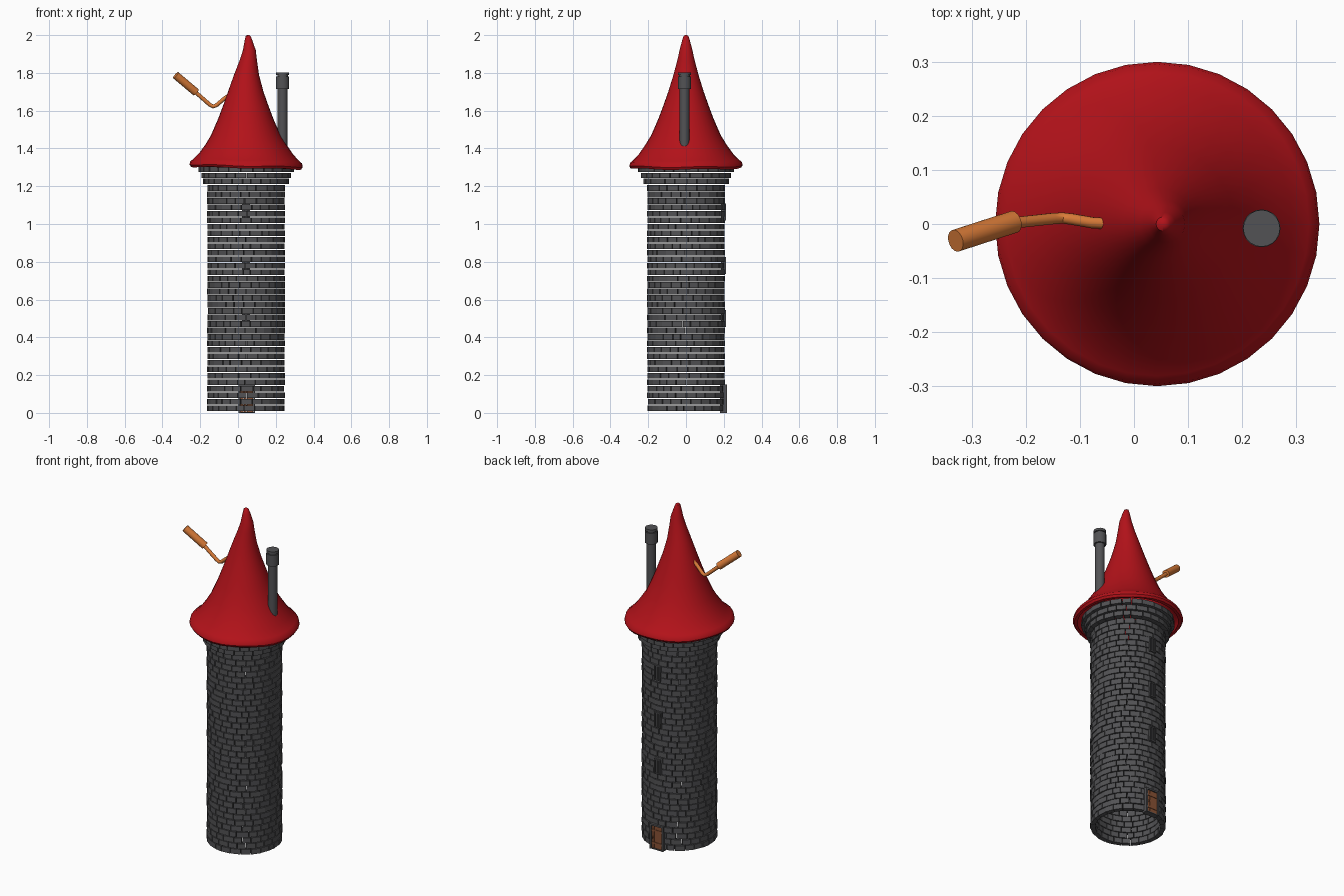
import bpy, bmesh, math, random
from mathutils import Vector

if "Cube" in bpy.data.objects:
    bpy.data.objects.remove(bpy.data.objects["Cube"])

random.seed(4)
CX = 0.043  # tower axis


def material(name, rgb):
    m = bpy.data.materials.new(name)
    m.diffuse_color = (*rgb, 1)
    m.use_nodes = True
    m.node_tree.nodes["Principled BSDF"].inputs["Base Color"].default_value = m.diffuse_color
    return m


STONE = material("stone", (0.085, 0.085, 0.09))
DARK = material("dark", (0.03, 0.03, 0.033))
RED = material("red", (0.45, 0.006, 0.01))
COPPER = material("copper", (0.7, 0.2, 0.04))
WOOD = material("wood", (0.25, 0.085, 0.035))


def finish(name, bm, mat, smooth=False):
    bmesh.ops.recalc_face_normals(bm, faces=bm.faces)
    me = bpy.data.meshes.new(name)
    bm.to_mesh(me)
    bm.free()
    me.materials.append(mat)
    ob = bpy.data.objects.new(name, me)
    bpy.context.collection.objects.link(ob)
    if smooth:
        bpy.ops.object.select_all(action='DESELECT')
        ob.select_set(True)
        bpy.context.view_layer.objects.active = ob
        bpy.ops.object.shade_smooth_by_angle(angle=math.radians(40))
    return ob


def hexa(bm, pts):
    v = [bm.verts.new(p) for p in pts]
    for f in ((0, 1, 2, 3), (4, 5, 6, 7), (0, 1, 5, 4), (1, 2, 6, 5), (2, 3, 7, 6), (3, 0, 4, 7)):
        bm.faces.new([v[i] for i in f])


def box(bm, x0, x1, y0, y1, z0, z1):
    hexa(bm, [(x, y, z) for z in (z0, z1) for x, y in ((x0, y0), (x1, y0), (x1, y1), (x0, y1))])


def brick_row(bm, z0, z1, r_in, r_out, count, offset):
    """Ring of separate stones with slightly uneven joints."""
    step = 2 * math.pi / count
    joints = [offset + step * (i + random.uniform(-0.16, 0.16)) for i in range(count)]
    joints.append(joints[0] + 2 * math.pi)
    for a, b in zip(joints, joints[1:]):
        a, b = a + 0.009, b - 0.009
        ro = r_out + random.uniform(-0.002, 0.002)
        hexa(bm, [(CX + r * math.cos(t), r * math.sin(t), z)
                  for z in (z0, z1) for r, t in ((r_in, a), (ro, a), (ro, b), (r_in, b))])


def loft(bm, rings, cap=True):
    """rings: lists of points, joined in order."""
    loops = [[bm.verts.new(p) for p in ring] for ring in rings]
    n = len(loops[0])
    for a, b in zip(loops, loops[1:]):
        for i in range(n):
            bm.faces.new((a[i], a[(i + 1) % n], b[(i + 1) % n], b[i]))
    if cap:
        bm.faces.new(loops[0])
        bm.faces.new(loops[-1])


def tube(bm, path, radius, sides=16):
    path = [Vector(p) for p in path]
    rings = []
    for i, p in enumerate(path):
        d = (path[min(i + 1, len(path) - 1)] - path[max(i - 1, 0)]).normalized()
        u = d.cross(Vector((0, 1, 0.01))).normalized()
        w = d.cross(u)
        rings.append([p + radius * (math.cos(t) * u + math.sin(t) * w)
                      for t in (2 * math.pi * k / sides for k in range(sides))])
    loft(bm, rings)


# tower wall
bm = bmesh.new()
rows = 35
pitch = 1.2 / rows
for i in range(rows):
    z = 0.01 + i * pitch
    brick_row(bm, z, z + pitch - 0.004, 0.178, 0.205, 24, (i % 2) * math.pi / 24 + random.uniform(-.04, .04))
finish("tower_bricks", bm, STONE)

# stepped ring under the roof
bm = bmesh.new()
for i, r in enumerate((0.227, 0.238, 0.253)):
    z = 1.212 + i * 0.031
    brick_row(bm, z, z + 0.028, 0.19 + i * 0.01, r, 26, (i % 2) * math.pi / 26)
finish("corbel_bricks", bm, STONE)

# bent witch-hat roof: z, centre x, radius
profile = [(1.296, .043, .292), (1.308, .043, .300), (1.326, .043, .296), (1.338, .043, .281),
           (1.37, .043, .25), (1.42, .042, .215), (1.47, .041, .184), (1.56, .041, .145),
           (1.635, .041, .117), (1.70, .041, .094), (1.79, .045, .066), (1.87, .055, .045),
           (1.92, .060, .034), (1.97, .056, .021), (1.995, .054, .013), (2.0, .054, .005)]
bm = bmesh.new()
rings = []
for z, cx, r in profile:
    brim = max(0, (1.42 - z) / 0.12)
    ring = []
    for k in range(32):
        t = 2 * math.pi * k / 32
        dz = brim * (-0.007 * math.cos(t) + 0.003 * math.sin(5 * t))
        ring.append((cx + r * math.cos(t), r * math.sin(t), z + dz))
    rings.append(ring)
# underside and hollow inside
inner = [(z + 0.001, cx, r - 0.018) for z, cx, r in profile[:11]]
under = [[(cx + r * math.cos(2 * math.pi * k / 32), r * math.sin(2 * math.pi * k / 32),
           z - 0.006 * math.cos(2 * math.pi * k / 32) * max(0, (1.42 - z) / 0.12))
          for k in range(32)] for z, cx, r in reversed(inner)]
loft(bm, under + rings)
finish("roof", bm, RED, True)

# chimney
bm = bmesh.new()
PX, PY = 0.236, -0.008
for z0, z1, r in ((1.36, 1.72, .026), (1.715, 1.782, .035), (1.78, 1.79, .028), (1.788, 1.803, .034)):
    tube(bm, [(PX, PY, z0), (PX, PY, z1)], r, 20)
finish("chimney", bm, STONE, True)

# telescope: thin bent arm and wide barrel
bm = bmesh.new()
tube(bm, [(-.035, 0, 1.69), (-.075, .002, 1.662), (-.115, .009, 1.628), (-.132, .011, 1.622),
          (-.15, .010, 1.632), (-.232, .001, 1.704)], 0.0105, 14)
finish("telescope_arm", bm, COPPER, True)
bm = bmesh.new()
tube(bm, [(-.222, .004, 1.697), (-.33, -.031, 1.788)], 0.021, 16)
finish("telescope_barrel", bm, COPPER, True)

# back door: stone frame, planks, handle
bm = bmesh.new()
box(bm, .003, .013, .18, .216, 0, .15)
box(bm, .081, .091, .18, .216, 0, .15)
box(bm, .003, .091, .18, .216, .14, .15)
box(bm, .003, .091, .18, .214, 0, .006)
finish("door_frame", bm, STONE)
bm = bmesh.new()
for i in range(4):
    x = .013 + i * .017
    box(bm, x + .0007, x + .0163, .19, .209, .006, .14)
for z in (.03, .105):
    box(bm, .014, .080, .205, .212, z, z + .012)
box(bm, .070, .075, .205, .217, .065, .075)
finish("door", bm, WOOD)

# slit windows up the back
frames, panes = bmesh.new(), bmesh.new()
for z in (.455, .735, 1.018):
    for x in (.022, .040, .058):
        box(frames, x, x + .006, .185, .213, z, z + .09)
    for zz in (z, z + .084):
        box(frames, .022, .064, .185, .212, zz, zz + .006)
    box(panes, .026, .060, .19, .2075, z + .003, z + .087)
finish("window_frames", frames, STONE)
finish("window_panes", panes, DARK)
